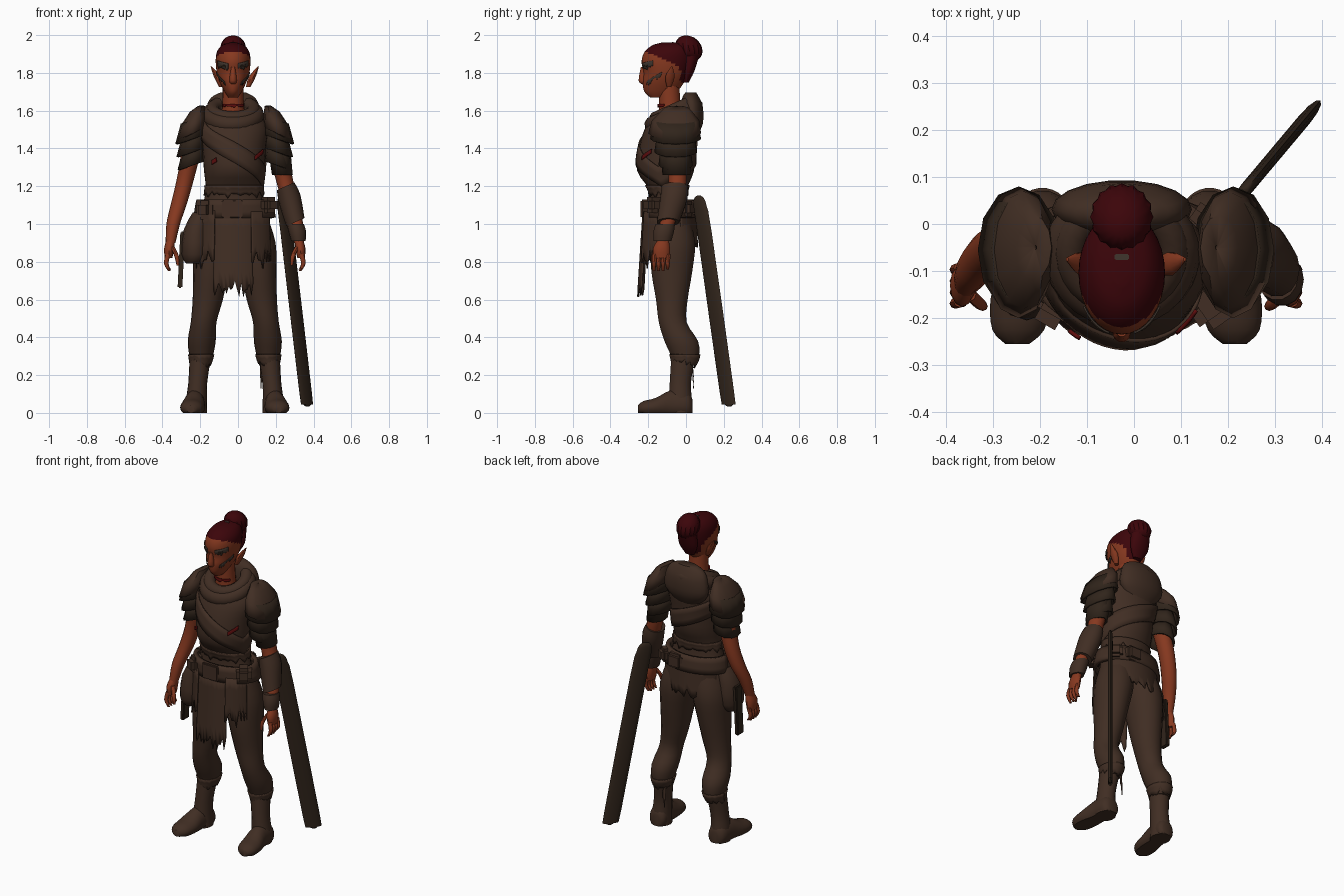
import bpy, bmesh, math, random
from mathutils import Vector

random.seed(4)
cube = bpy.data.objects.get("Cube")
if cube:
    bpy.data.objects.remove(cube, do_unlink=True)


def material(name, red, green, blue):
    mat = bpy.data.materials.new(name)
    mat.use_nodes = True
    colour = (red, green, blue, 1)
    mat.diffuse_color = colour
    mat.roughness, mat.specular_intensity = 1, 0
    shader = next(n for n in mat.node_tree.nodes if n.type == 'BSDF_PRINCIPLED')
    shader.inputs["Base Color"].default_value = colour
    shader.inputs["Roughness"].default_value = 1
    shader.inputs["Specular IOR Level"].default_value = 0
    return mat


cloth = material("brown cloth", .052, .027, .017)
leather = material("dark leather", .03, .018, .011)
skin = material("red brown skin", .24, .04, .014)
hair = material("dark red hair", .045, .0015, .003)
red = material("red stitching", .11, .004, .004)
paint = material("grey face paint", .05, .035, .026)
parts = []
CENTRE = -.017
HEAD = -.026


def finish(name, bm, *mats):
    bmesh.ops.recalc_face_normals(bm, faces=bm.faces)
    mesh = bpy.data.meshes.new(name)
    bm.to_mesh(mesh)
    bm.free()
    obj = bpy.data.objects.new(name, mesh)
    bpy.context.collection.objects.link(obj)
    for mat in mats:
        mesh.materials.append(mat)
    parts.append(obj)
    return obj


def smooth(rings, steps=3):
    """Catmull-Rom interpolation between rings."""
    pts = [rings[0], *rings, rings[-1]]
    out = []
    for a, b, c, d in zip(pts, pts[1:], pts[2:], pts[3:]):
        for i in range(steps):
            t = i / steps
            out.append([q + t * (r - p + t * (2*p - 5*q + 4*r - s + t * (3*q - p - 3*r + s))) / 2
                        for p, q, r, s in zip(a, b, c, d)])
    return out + [list(rings[-1])]


def loft(name, rings, mat, segs=18, steps=3, axis='z', cap=True, wave=0, slope=0):
    """Skin elliptical rings (x, y, z, radius, radius); slope tips the rings sideways."""
    bm = bmesh.new()
    rows = []
    for x, y, z, ru, rv in smooth(rings, steps):
        row = []
        for i in range(segs):
            a = math.tau * i / segs
            k = 1 + wave * (-1) ** i
            u, v = ru * k * math.cos(a), rv * k * math.sin(a)
            co = (x + u, y + v, z + slope * u) if axis == 'z' else (x + u, y, max(0, z + v))
            row.append(bm.verts.new(co))
        rows.append(row)
    for low, high in zip(rows, rows[1:]):
        for i in range(segs):
            j = (i + 1) % segs
            bm.faces.new((low[i], low[j], high[j], high[i]))
    if cap:
        bm.faces.new(rows[0])
        bm.faces.new(rows[-1])
    obj = finish(name, bm, mat)
    if not cap:
        obj.modifiers.new("thickness", 'SOLIDIFY').thickness = .012
    return obj


def surface(rings, angle, z, off):
    """Point on a lofted body at an angle and height, pushed out a little."""
    for low, high in zip(rings, rings[1:]):
        if z <= high[2]:
            break
    t = (z - low[2]) / (high[2] - low[2])
    x, y, _, rx, ry = [p + t * (q - p) for p, q in zip(low, high)]
    a = math.radians(angle)
    return Vector((x + (rx + off) * math.cos(a), y + (ry + off) * math.sin(a), z))


def strip(name, rings, path, height, mat, off=.008, n=24, rows=3, ragged=0, thick=.008):
    """Band of cloth that follows a body along (angle, z) points."""
    bm = bmesh.new()
    cols = []
    for i in range(n + 1):
        f = i / n * (len(path) - 1)
        k = min(int(f), len(path) - 2)
        a, z = [p + (f - k) * (q - p) for p, q in zip(path[k], path[k + 1])]
        drop = height + ragged * random.uniform(-1, 1) * (1 if i % 2 else .3)
        cols.append([bm.verts.new(surface(rings, a, z + height / 2 - drop * j / rows, off))
                     for j in range(rows + 1)])
    for p, q in zip(cols, cols[1:]):
        for j in range(rows):
            bm.faces.new((p[j], q[j], q[j + 1], p[j + 1]))
    obj = finish(name, bm, mat)
    mod = obj.modifiers.new("thickness", 'SOLIDIFY')
    mod.thickness, mod.offset = thick, 0
    return obj


def box(name, loc, size, mat, turn=0, lean=0):
    bm = bmesh.new()
    bmesh.ops.create_cube(bm, size=1)
    bmesh.ops.scale(bm, vec=size, verts=bm.verts)
    bmesh.ops.bevel(bm, geom=bm.edges[:], offset=min(size) * .25, segments=2, affect='EDGES')
    obj = finish(name, bm, mat)
    obj.location, obj.rotation_euler = loc, (0, lean, math.radians(turn))
    return obj


def ring(name, loc, major, minor, tilt, mat):
    bpy.ops.mesh.primitive_torus_add(location=loc, rotation=(tilt, 0, 0), major_segments=28,
                                     minor_segments=10, major_radius=major, minor_radius=minor)
    obj = bpy.context.object
    obj.name = name
    obj.data.materials.append(mat)
    parts.append(obj)


# Torso and clothing that wraps it
torso = [(-.01, -.08, .95, .19, .11), (-.02, -.09, 1.08, .17, .105), (-.02, -.095, 1.18, .15, .1),
         (-.02, -.108, 1.28, .16, .15), (-.02, -.1, 1.4, .168, .15), (-.02, -.08, 1.5, .18, .14),
         (-.02, -.065, 1.56, .15, .12), (-.02, -.06, 1.59, .11, .1)]
loft("tunic", torso, cloth, segs=24)
body = smooth(torso)
strip("sash", body, [(-165, 1.5), (-90, 1.38), (-15, 1.25), (90, 1.37), (195, 1.5)], .11, cloth, .004, 40)
strip("tunic_hem", body, [(-180, 1.18), (180, 1.18)], .05, cloth, .004, 60, ragged=.02)
strip("belt", body, [(-180, 1.08), (180, 1.08)], .095, cloth, .028, 32, thick=.025)
strip("left_stitch", body, [(-51, 1.35), (-31, 1.385)], .022, red, .01, 6)
strip("right_stitch", body, [(-133, 1.325), (-123, 1.34)], .022, red, .01, 4)

# Cowl and hood
ring("cowl", (HEAD, -.065, 1.575), .12, .046, .42, cloth)
ring("cowl_fold", (HEAD, -.06, 1.605), .108, .036, .42, cloth)
loft("hood", [(HEAD, .02, 1.46, .08, .035), (HEAD, .03, 1.53, .145, .06),
              (HEAD, .03, 1.62, .14, .06), (HEAD, .025, 1.67, .115, .045),
              (HEAD, .025, 1.695, .07, .03)], cloth)

# Ragged skirt panels
skirt = [(-.015, -.09, .5, .2, .165), (-.015, -.09, 1.12, .18, .125)]
strip("front_panel", skirt, [(-125, .87), (-62, .87)], .4, cloth, .008, 20, 5, ragged=.06)
strip("left_flap", skirt, [(-65, .94), (-25, .94)], .25, cloth, .016, 14, 4, ragged=.06)
strip("right_flap", skirt, [(-175, .94), (-122, .94)], .26, cloth, .02, 14, 4, ragged=.06)
strip("back_flap", skirt, [(25, .98), (155, .98)], .18, cloth, .01, 30, 4, ragged=.05)

# Belt pouches and hanging sheath
box("buckle", (-.03, -.225, 1.08), (.11, .03, .1), cloth)
box("left_pouch", (.16, -.17, 1.1), (.09, .1, .085), cloth, 35)
box("front_right_pouch", (-.165, -.17, 1.075), (.1, .1, .1), cloth, -30)
box("back_pouch", (.04, .04, 1.08), (.1, .06, .09), cloth)
box("back_left_pouch", (.14, .005, 1.08), (.08, .07, .08), cloth, -35)
loft("hip_bag", [(-.235, -.12, .79, .04, .05), (-.228, -.12, .84, .07, .085),
                 (-.222, -.115, .97, .065, .08), (-.19, -.11, 1.06, .05, .06)], cloth, 12, 2)
box("hanging_sheath", (-.3, -.09, .81), (.025, .06, .3), leather, 0, .05)

# Head: hair is chosen by a sloping hairline
head_shape = [(HEAD, (front + back) / 2, z, width, (back - front) / 2)
              for z, front, back, width in
              ((1.67, -.19, -.11, .025), (1.7, -.22, -.05, .045), (1.75, -.23, -.01, .07),
               (1.8, -.225, .01, .086), (1.86, -.235, .025, .092), (1.91, -.22, .025, .086),
               (1.945, -.18, .01, .06), (1.96, -.13, -.03, .02))]
head = loft("head", head_shape, skin, segs=32, steps=5)
head.data.materials.append(hair)
for face in head.data.polygons:
    y, z = face.center.y, face.center.z
    if z > 1.905 - .42 * (y + .2) or (y > -.03 and z > 1.75):
        face.material_index = 1
skull = smooth(head_shape)
neck = [(HEAD, -.08, 1.53, .07, .065), (HEAD, -.085, 1.62, .058, .058),
        (HEAD, -.09, 1.74, .055, .055)]
loft("neck", neck, skin)
strip("neck_cord", neck, [(-150, 1.628), (-30, 1.628)], .014, red, .004, 16, ragged=.012)
loft("nose", [(HEAD, -.225, 1.74, .01, .01), (HEAD, -.23, 1.76, .02, .022),
              (HEAD, -.23, 1.83, .01, .01)], skin, 10)
bun = [(HEAD, .015 + .015 * math.cos(a), 1.93 - .068 * math.cos(a),
        .062 * math.sin(a) + .003, .065 * math.sin(a) + .003)
       for a in (math.pi * i / 8 for i in range(9))]
loft("hair_bun", bun, hair, 32, 2, wave=.035)
loft("hair_nape", [(HEAD, 0, 1.75, .03, .015), (HEAD, .015, 1.81, .06, .03),
                   (HEAD, .025, 1.89, .06, .045)], hair)
box("hair_pin", (HEAD, -.07, 1.959), (.03, .012, .008), paint)

for s, side in ((1, "right_"), (-1, "left_")):
    def place(rings):
        return [(CENTRE + s * (x - CENTRE), *rest) for x, *rest in rings]

    # Face paint, eyes and pointed ears
    strip(side + "eye_paint", skull, [(-90 - s * 16, 1.835), (-90 - s * 58, 1.85)], .03, paint,
          .003, 10, ragged=.014, thick=.004)
    strip(side + "eye", skull, [(-90 - s * 25, 1.835), (-90 - s * 42, 1.838)], .01, leather,
          .006, 6, thick=.004)
    strip(side + "cheek_paint", skull, [(-90 - s * 38, 1.745), (-90 - s * 80, 1.795)], .018, paint,
          .003, 14, ragged=.014, thick=.004)
    loft(side + "ear", place([(-.088, -.09, 1.725, .012, .012), (-.11, -.085, 1.78, .018, .026),
                              (-.142, -.075, 1.835, .003, .004)]), skin, 10)

    # Layered shoulder guards, narrow at the top and flared below
    loft(side + "shoulder_cap", place([(-.21, -.05, 1.625, .003, .005), (-.215, -.05, 1.61, .04, .07),
                                       (-.235, -.055, 1.55, .066, .125), (-.245, -.06, 1.48, .076, .14)]),
         cloth, 12, 1, cap=False, slope=s * .4)
    for i, tier in enumerate(("upper", "middle", "lower")):
        z, r = 1.49 - .07 * i, .075 - .006 * i
        loft(side + tier + "_shoulder_plate",
             place([(-.24, -.055, z + .06, r - .012, r + .04 - .012 * i),
                    (-.245, -.055, z - .04, r + .012, r + .06 - .016 * i)]),
             leather, 12, 1, cap=False, slope=s * .3)

    # Arm and hand
    loft(side + "arm", place([(-.235, -.06, 1.5, .06, .07), (-.255, -.05, 1.35, .05, .055),
                              (-.283, -.045, 1.22, .045, .048), (-.315, -.065, 1.1, .042, .046),
                              (-.343, -.1, 1, .036, .04), (-.357, -.125, .9, .026, .03)]), skin, 14)
    loft(side + "palm", place([(-.356, -.12, .92, .022, .028), (-.364, -.13, .87, .027, .045),
                               (-.368, -.13, .82, .02, .042)]), skin, 12)
    for i in range(4):
        y = -.165 + .024 * i
        loft(side + "finger", place([(-.37, y, .84, .013, .012), (-.38, y - .004, .79, .012, .011),
                                     (-.362, y - .004, .75 + .01 * (i == 3), .007, .007)]), skin, 8)
    loft(side + "thumb", place([(-.348, -.15, .88, .012, .014), (-.325, -.172, .83, .012, .012),
                                (-.318, -.175, .78, .007, .007)]), skin, 8)

    # Trouser leg, torn cuff and boot
    leg = place([(-.1, -.08, 1.04, .09, .1), (-.125, -.07, .9, .108, .12), (-.143, -.075, .75, .094, .11),
                 (-.16, -.075, .6, .08, .085), (-.182, -.07, .48, .068, .075),
                 (-.192, -.025, .38, .074, .09), (-.195, -.005, .3, .062, .075),
                 (-.2, -.012, .25, .05, .06)])
    loft(side + "trouser_leg", leg, cloth)
    cuff = smooth(leg[::-1])
    strip(side + "torn_cuff", cuff, [(-180, .285), (180, .285)], .05, cloth, .002, 30, ragged=.03)
    loft(side + "boot_shaft", place([(-.2, -.015, .29, .056, .064), (-.213, -.03, .16, .05, .057),
                                     (-.22, -.03, .07, .055, .062), (-.22, -.03, 0, .057, .062)]), cloth)
    loft(side + "boot_foot", place([(-.218, .035, .03, .03, .04), (-.222, .01, .04, .055, .07),
                                    (-.23, -.08, .04, .055, .08), (-.24, -.16, .03, .065, .05),
                                    (-.246, -.225, .025, .055, .038), (-.248, -.255, .02, .025, .02)]),
         cloth, axis='y')

# Loose threads at the left calf
for i in range(3):
    loft("loose_thread", [(.12 + .006 * i, .03, .3, .007, .003),
                          (.122 + .005 * i, .04, .13 + .03 * i, .002, .002)], cloth, 6, 1)

# Left sleeve, and bracer in two sections
loft("left_sleeve", [(.215, -.055, 1.42, .06, .08), (.235, -.05, 1.26, .055, .075)], leather, 12, 1,
     cap=False)
loft("bracer", [(.252, -.06, 1.2, .046, .07), (.274, -.065, 1.13, .056, .073),
                (.304, -.095, 1.01, .048, .06)], cloth, 14, slope=.45)
loft("wrist_guard", [(.304, -.11, 1, .045, .052), (.314, -.118, .96, .047, .056),
                     (.32, -.125, .91, .038, .048)], cloth, 14, 2)

# Long flat scabbard swung outward behind the left hip
scabbard = loft("scabbard", [(0, 0, 1.15, .012, .006), (.002, 0, 1.135, .034, .012),
                             (.01, 0, 1.09, .046, .014), (.04, 0, .95, .05, .014),
                             (.192, 0, .12, .05, .014), (.202, 0, .07, .044, .013),
                             (.208, 0, .045, .03, .01), (.21, 0, .033, .012, .006)], leather, 12, 2)
scabbard.location, scabbard.rotation_euler = (.233, .068, 0), (0, 0, math.radians(50))

bpy.ops.object.select_all(action='DESELECT')
for obj in parts:
    obj.select_set(True)
bpy.context.view_layer.objects.active = parts[0]
bpy.ops.object.shade_smooth_by_angle(angle=.8)
